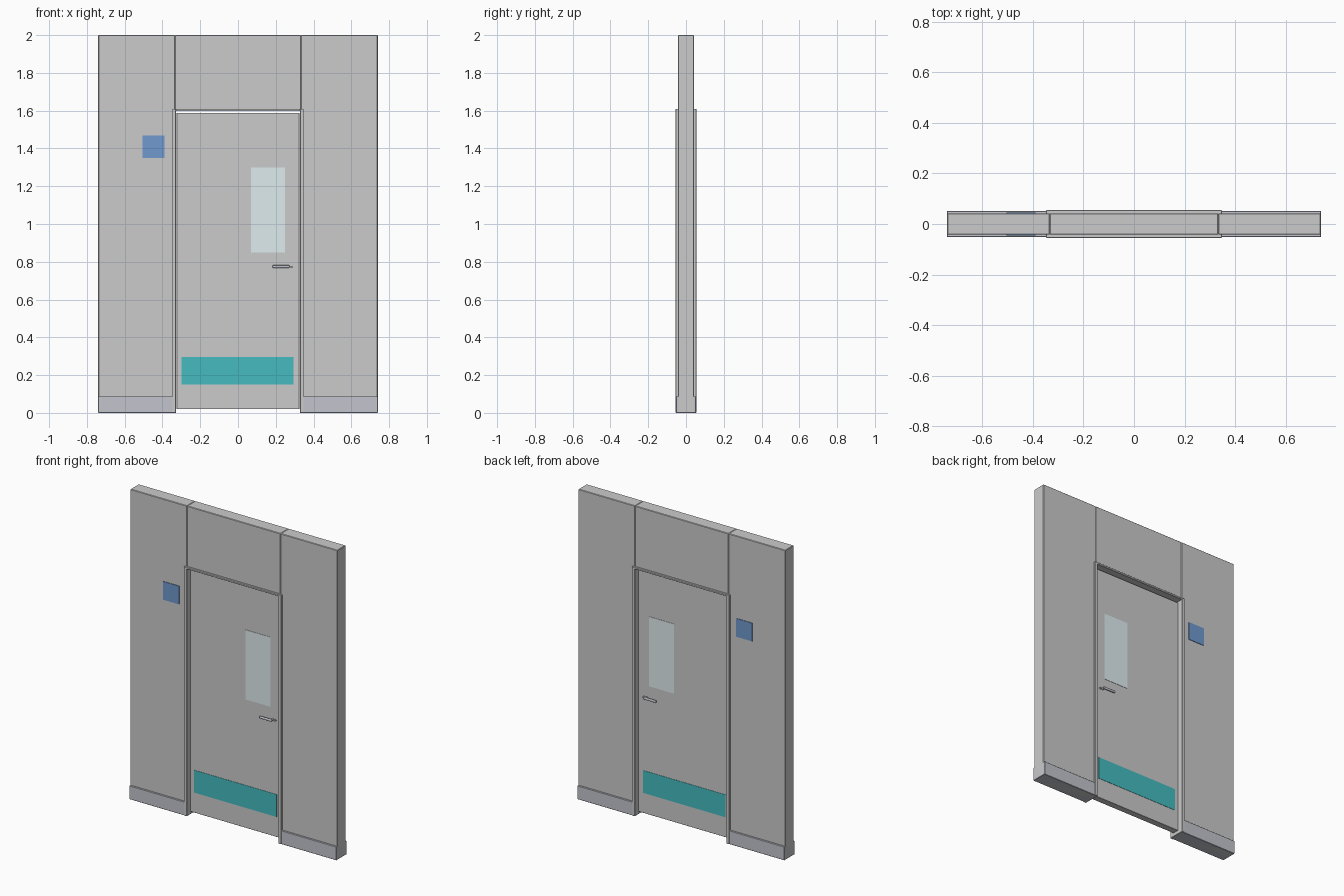
import bpy, math

if "Cube" in bpy.data.objects:
    bpy.data.objects.remove(bpy.data.objects["Cube"])


def material(name, color):
    m = bpy.data.materials.new(name)
    m.diffuse_color = color
    m.use_nodes = True
    m.node_tree.nodes["Principled BSDF"].inputs["Base Color"].default_value = m.diffuse_color
    return m


TRIM = material("trim_grey", (0.55, 0.56, 0.61, 1))
TEAL = material("teal", (0.06, 0.50, 0.53, 1))
BLUE = material("blue", (0.16, 0.32, 0.62, 1))
GLASS = material("pale_glass", (0.74, 0.84, 0.87, 1))


def finish(ob, name, mat, bevel, segments=1):
    ob.name = name
    if mat:
        ob.data.materials.append(mat)
    if bevel:
        b = ob.modifiers.new("bevel", 'BEVEL')
        b.width = bevel
        b.segments = segments
    return ob


def box(name, x, y, z, mat=None, bevel=0.0, segments=1):
    """Box from (min, max) ranges on each axis."""
    bpy.ops.mesh.primitive_cube_add(size=1, location=[(r[0] + r[1]) / 2 for r in (x, y, z)])
    ob = bpy.context.object
    ob.scale = [r[1] - r[0] for r in (x, y, z)]
    bpy.ops.object.transform_apply(location=False, rotation=False, scale=True)
    return finish(ob, name, mat, bevel, segments)


def knob(name, x, z, radius, y):
    """Short cylinder along the depth axis."""
    bpy.ops.mesh.primitive_cylinder_add(vertices=20, radius=radius, depth=abs(y[1] - y[0]),
                                        location=(x, (y[0] + y[1]) / 2, z),
                                        rotation=(math.pi / 2, 0, 0))
    ob = finish(bpy.context.object, name, TRIM, 0)
    bpy.ops.object.shade_smooth_by_angle()


def both(y):
    return (-y, y)


# Wall panels, baseboards and door jambs on each side
for s, side in ((-1, "left"), (1, "right")):
    def span(a, b):
        return tuple(sorted((s * a, s * b)))
    box(side + "_wall", span(0.334, 0.74), both(0.0425), (0, 2), bevel=0.003)
    box(side + "_baseboard", span(0.334, 0.74), both(0.052), (0, 0.088), TRIM, 0.002)
    box(side + "_jamb", span(0.328, 0.348), both(0.0555), (0, 1.61), bevel=0.002)

# Panel above the door and the frame head
box("wall_over_door", (-0.334, 0.334), both(0.0425), (1.6, 2), bevel=0.003)
box("frame_head", (-0.348, 0.348), both(0.055), (1.597, 1.61), bevel=0.002)

# Door leaf
D = 0.021
box("door_leaf", both(0.325), both(D), (0.02, 1.588), bevel=0.001)

# Fittings repeated on the front and back
for s, side in ((-1, "front"), (1, "back")):
    def depth(a, b):
        return tuple(sorted((s * a, s * b)))
    box(side + "_window", (0.07, 0.248), depth(D - 0.002, D + 0.002), (0.85, 1.30), GLASS)
    box(side + "_kick_plate", (-0.298, 0.293), depth(D - 0.002, D + 0.002), (0.15, 0.295), TEAL)
    box(side + "_sign", (-0.505, -0.39), depth(0.041, 0.046), (1.35, 1.468), BLUE)
    lever = box(side + "_handle_lever", (0.183, 0.273), depth(0.036, 0.048), (0.767, 0.782),
                TRIM, 0.005, 3)
    bpy.ops.object.shade_smooth_by_angle()
    knob(side + "_handle_stem", 0.264, 0.7745, 0.006, depth(D - 0.002, 0.04))
    knob(side + "_lock_button", 0.283, 0.7725, 0.006, depth(D - 0.002, 0.032))
